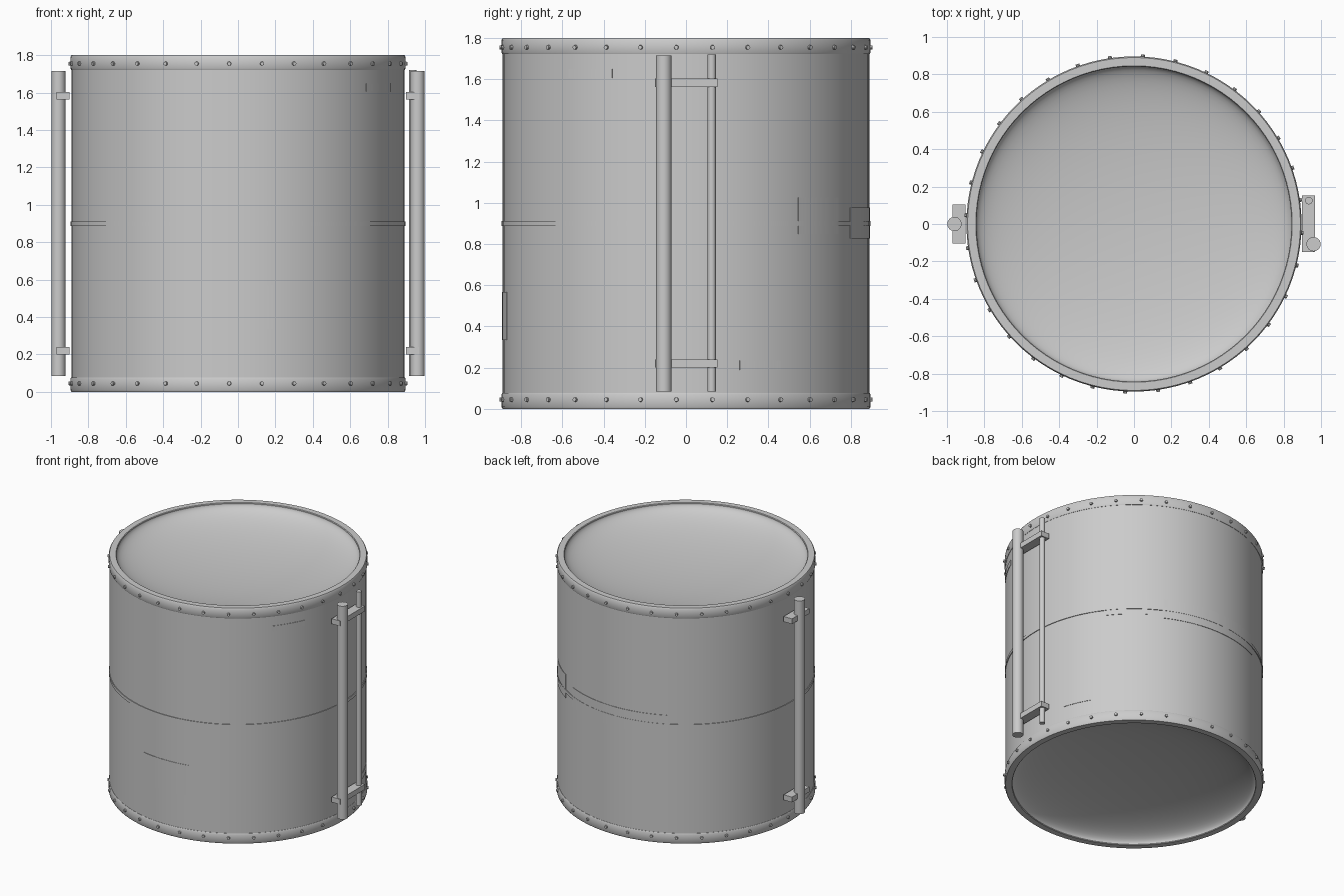
import bpy, bmesh
from math import sin, cos, pi, radians
from mathutils import Matrix, Vector

if "Cube" in bpy.data.objects:
    bpy.data.objects.remove(bpy.data.objects["Cube"])

R, H, SEG = 0.89, 1.8, 96


def finish(bm, name, smooth=True):
    bmesh.ops.remove_doubles(bm, verts=bm.verts, dist=1e-5)
    bmesh.ops.recalc_face_normals(bm, faces=bm.faces)
    me = bpy.data.meshes.new(name)
    bm.to_mesh(me)
    bm.free()
    ob = bpy.data.objects.new(name, me)
    bpy.context.collection.objects.link(ob)
    if smooth:
        bpy.ops.object.select_all(action='DESELECT')
        ob.select_set(True)
        bpy.context.view_layer.objects.active = ob
        bpy.ops.object.shade_smooth_by_angle(angle=radians(35))
    return ob


def lathe(name, profile, closed=False):
    bm = bmesh.new()
    vs = [bm.verts.new((r, 0, z)) for r, z in profile]
    edges = [bm.edges.new(p) for p in zip(vs, vs[1:])]
    if closed:
        edges.append(bm.edges.new((vs[-1], vs[0])))
    bmesh.ops.spin(bm, geom=vs + edges, axis=(0, 0, 1), cent=(0, 0, 0),
                   angle=2 * pi, steps=SEG, use_duplicate=False)
    return finish(bm, name)


def box(name, lo, hi):
    bm = bmesh.new()
    lo, hi = Vector(lo), Vector(hi)
    bmesh.ops.create_cube(bm, size=1, matrix=Matrix.Translation((lo + hi) / 2)
                          @ Matrix.Diagonal((*(hi - lo), 1)))
    return finish(bm, name, False)


def rod(name, x, y, r, z0, z1):
    bm = bmesh.new()
    bmesh.ops.create_cone(bm, cap_ends=True, segments=24, radius1=r, radius2=r, depth=z1 - z0,
                          matrix=Matrix.Translation((x, y, (z0 + z1) / 2)))
    return finish(bm, name)


def panel(name, a0, a1, z0, z1, r=R + 0.003):
    # thin plate curved around the hull
    bm = bmesh.new()
    n = max(4, round((a1 - a0) / 2.8))
    rings = []
    for i in range(n + 1):
        a = radians(a0 + (a1 - a0) * i / n)
        rings.append([bm.verts.new((q * cos(a), q * sin(a), z))
                      for q, z in ((R - 0.01, z0), (r, z0), (r, z1), (R - 0.01, z1))])
    for p, q in zip(rings, rings[1:]):
        for k in range(4):
            bm.faces.new((p[k], p[k - 1], q[k - 1], q[k]))
    bm.faces.new(rings[0])
    bm.faces.new(rings[-1])
    return finish(bm, name)


# hull shell and middle band
lathe("hull", [(R, 0.03), (R, H - 0.03)])
lathe("middle_band", [(R - 0.005, 0.888), (R + 0.005, 0.888),
                      (R + 0.005, 0.912), (R - 0.005, 0.912)], True)

# end flanges, inward dishes and bolts, mirrored top and bottom
flange = [(R - 0.005, 0.078), (R + 0.002, 0.078), (R + 0.006, 0.07), (R + 0.006, 0.01),
          (R, 0), (0.846, 0), (0.842, 0.005), (0.842, 0.078)]
dish_r, depth = 0.844, 0.15
dish = [(dish_r * sin(t), 0.004 + depth * cos(t)) for t in (pi / 2 * i / 20 for i in range(21))]
for end in ("bottom", "top"):
    def flip(z):
        return H - z if end == "top" else z
    lathe(end + "_flange", [(r, flip(z)) for r, z in flange], True)
    lathe(end + "_dish", [(r, flip(z)) for r, z in dish])
    bm = bmesh.new()
    for i in range(32):
        m = (Matrix.Rotation(radians(-3 + 11.25 * i), 4, 'Z')
             @ Matrix.Translation((R + 0.007, 0, flip(0.045))) @ Matrix.Rotation(pi / 2, 4, 'Y'))
        bmesh.ops.create_cone(bm, cap_ends=True, segments=10, radius1=0.012, radius2=0.01,
                              depth=0.02, matrix=m)
    finish(bm, end + "_bolts")

# external conduits and their brackets
rod("right_large_pipe", 0.96, -0.108, 0.038, 0.085, 1.715)
rod("right_small_pipe", 0.935, 0.125, 0.02, 0.085, 1.72)
rod("left_pipe", -0.96, 0, 0.038, 0.085, 1.715)
for z in (0.2, 1.563):
    box("right_bracket", (0.898, -0.15, z), (0.967, 0.153, z + 0.04))
    box("left_bracket", (-0.97, -0.105, z), (-0.9, 0.105, z + 0.04))

# curved surface panels: angles in degrees, then heights
panel("front_panel", -102.3, -77.7, 0.335, 0.568)
panel("upper_front_plate", -39.6, -23.7, 1.607, 1.65)
panel("lower_right_plate", 17, 31, 0.188, 0.235)
panel("right_back_panel", 37.7, 56, 0.848, 1.026)
panel("back_panel", 63.5, 116.5, 0.828, 0.978)
